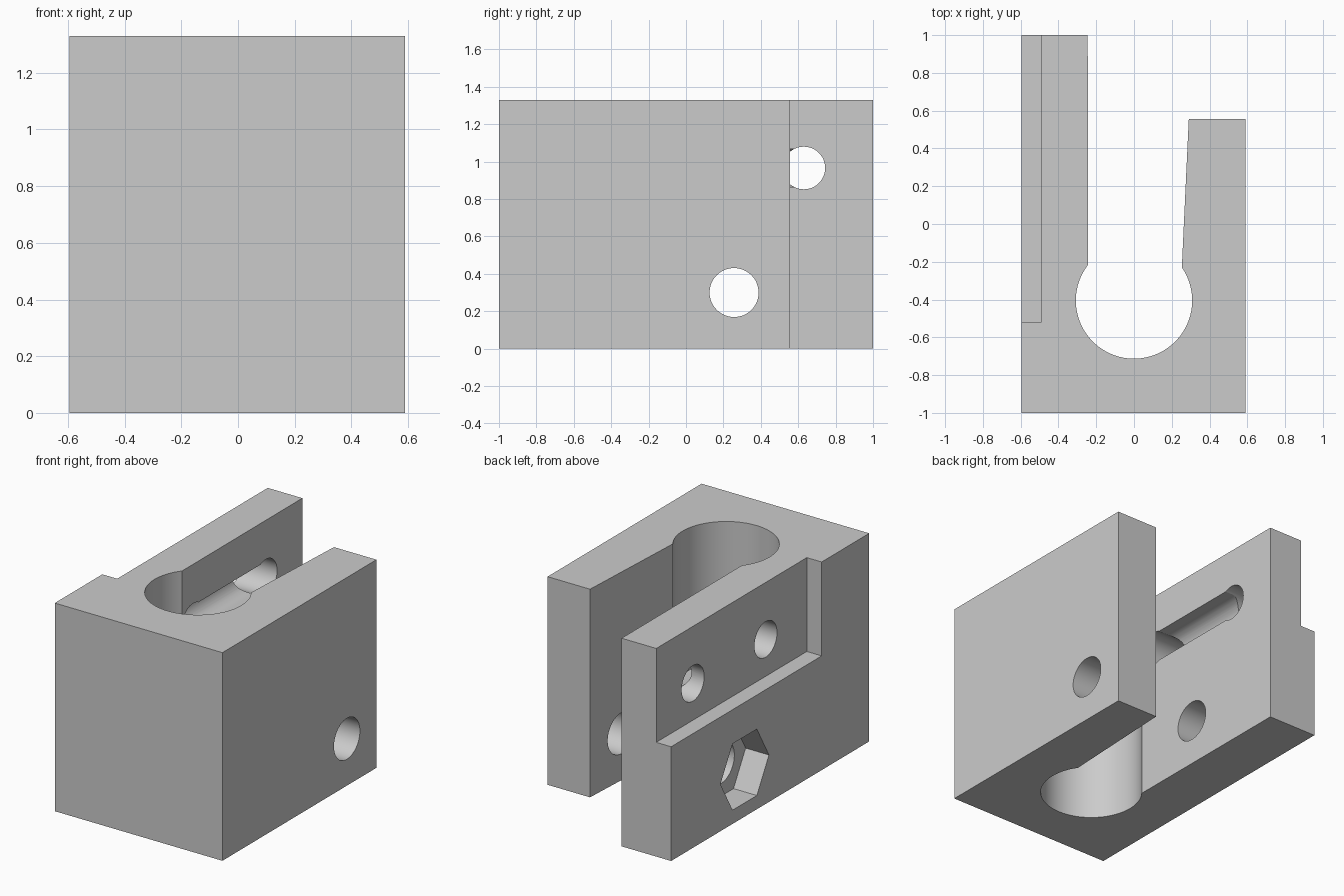
import bpy, bmesh, math
from mathutils import Matrix

if "Cube" in bpy.data.objects:
    bpy.data.objects.remove(bpy.data.objects["Cube"], do_unlink=True)

H = 1.33

grey = bpy.data.materials.new("plain grey")
grey.use_nodes = True
grey.diffuse_color = (0.6, 0.6, 0.6, 1)
grey.node_tree.nodes["Principled BSDF"].inputs["Base Color"].default_value = (0.6, 0.6, 0.6, 1)


def new_object(name, bm):
    bmesh.ops.recalc_face_normals(bm, faces=bm.faces[:])
    mesh = bpy.data.meshes.new(name)
    bm.to_mesh(mesh)
    bm.free()
    mesh.materials.append(grey)
    obj = bpy.data.objects.new(name, mesh)
    bpy.context.collection.objects.link(obj)
    return obj


def box(name, lo, hi):
    bm = bmesh.new()
    size = [b - a for a, b in zip(lo, hi)]
    mid = [(a + b) / 2 for a, b in zip(lo, hi)]
    bmesh.ops.create_cube(bm, size=1, matrix=Matrix.Translation(mid) @ Matrix.Diagonal((*size, 1)))
    return new_object(name, bm)


def cylinder(name, center, radius, length, axis, sides=48):
    bm = bmesh.new()
    turn = Matrix.Rotation(math.pi / 2, 4, 'Y' if axis == 'x' else 'X')
    bmesh.ops.create_cone(bm, cap_ends=True, segments=sides, radius1=radius, radius2=radius,
                          depth=length, matrix=Matrix.Translation(center) @ turn)
    return new_object(name, bm)


# Clamp body: forked outline with a round bore, extruded upwards
bore_y, bore_r = -0.405, 0.308
start = math.atan2(-0.23 - bore_y, 0.253)
end = math.atan2(-0.215 - bore_y, -0.245) - 2 * math.pi
arc = [(bore_r * math.cos(start + (end - start) * i / 56),
        bore_y + bore_r * math.sin(start + (end - start) * i / 56)) for i in range(57)]
outline = [(-0.595, -1), (0.59, -1), (0.59, 0.555), (0.29, 0.555)] + arc + [(-0.245, 1), (-0.595, 1)]
bm = bmesh.new()
base = bm.faces.new([bm.verts.new((x, y, 0)) for x, y in outline])
top = bmesh.ops.extrude_face_region(bm, geom=[base])["geom"]
bmesh.ops.translate(bm, vec=(0, 0, H), verts=[v for v in top if isinstance(v, bmesh.types.BMVert)])
body = new_object("clamp_body", bm)

# Cutters: side step, cross hole, nut pocket, two upper holes and the channel joining them
slot_z, near_y, far_y = 0.966, -0.105, 0.63
slot_mid, slot_len = (near_y + far_y) / 2, far_y - near_y
cutters = [
    box("step_cutter", (-0.8, -0.52, 0.73), (-0.49, 1.2, H + 0.2)),
    cylinder("cross_hole_cutter", (0, 0.257, 0.3), 0.131, 2, 'x'),
    cylinder("nut_pocket_cutter", (-0.63, 0.257, 0.3), 0.245, 0.4, 'x', 6),
    cylinder("near_hole_cutter", (-0.4, near_y, slot_z), 0.114, 0.5, 'x'),
    cylinder("far_hole_cutter", (-0.4, far_y, slot_z), 0.114, 0.5, 'x'),
    cylinder("channel_floor_cutter", (-0.3, slot_mid, slot_z), 0.101, slot_len, 'y'),
    box("channel_mouth_cutter", (-0.3, near_y, slot_z - 0.101), (-0.2, far_y, slot_z + 0.101)),
]
for cutter in cutters:
    cut = body.modifiers.new(cutter.name, 'BOOLEAN')
    cut.operation = 'DIFFERENCE'
    cut.solver = 'EXACT'
    cut.object = cutter

# Bake the cuts and drop the helpers
bpy.context.view_layer.update()
cut_mesh = bpy.data.meshes.new_from_object(body.evaluated_get(bpy.context.evaluated_depsgraph_get()))
body.modifiers.clear()
body.data = cut_mesh
cut_mesh.materials.clear()
cut_mesh.materials.append(grey)
for poly in cut_mesh.polygons:
    poly.material_index = 0
for cutter in cutters:
    bpy.data.objects.remove(cutter, do_unlink=True)

# Smooth the round walls, keep hard edges
bpy.ops.object.select_all(action='DESELECT')
body.select_set(True)
bpy.context.view_layer.objects.active = body
bpy.ops.object.shade_smooth_by_angle(angle=math.radians(25))
